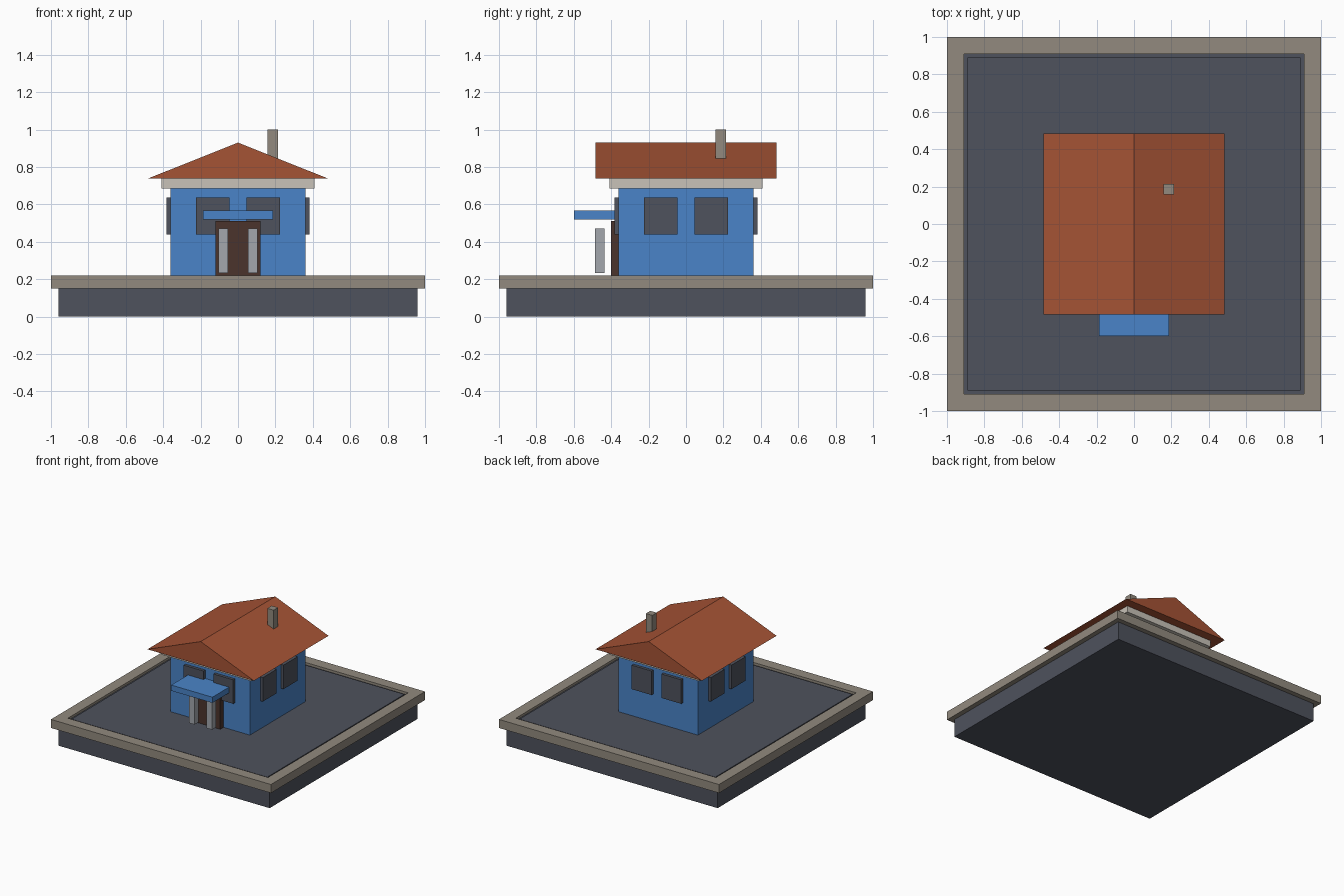
import bpy
import bmesh

cube = bpy.data.objects.get("Cube")
if cube:
    bpy.data.objects.remove(cube, do_unlink=True)


def material(name, rgb):
    """Flat colour from 0-255 sRGB, stored as linear."""
    lin = [((c / 255 + 0.055) / 1.055) ** 2.4 for c in rgb] + [1.0]
    mat = bpy.data.materials.new(name)
    mat.use_nodes = True
    mat.diffuse_color = lin
    mat.node_tree.nodes["Principled BSDF"].inputs["Base Color"].default_value = lin
    return mat


slate = material("slate grey", (78, 82, 93))
stone = material("warm stone", (146, 138, 126))
blue = material("wall blue", (74, 132, 200))
plaster = material("pale plaster", (200, 194, 184))
tile = material("roof red", (165, 83, 53))
wood = material("dark wood", (75, 52, 44))
metal = material("light grey", (163, 167, 174))


def add_object(name, bm, mat):
    mesh = bpy.data.meshes.new(name)
    bmesh.ops.recalc_face_normals(bm, faces=bm.faces)
    bm.to_mesh(mesh)
    bm.free()
    mesh.materials.append(mat)
    obj = bpy.data.objects.new(name, mesh)
    bpy.context.collection.objects.link(obj)
    return obj


def box(name, mat, x, y, z):
    """Box from (min, max) ranges on each axis."""
    bm = bmesh.new()
    bmesh.ops.create_cube(bm, size=1)
    for v in bm.verts:
        v.co = [sum(r) / 2 + c * (r[1] - r[0]) for c, r in zip(v.co, (x, y, z))]
    return add_object(name, bm, mat)


def square(name, mat, half, z):
    return box(name, mat, (-half, half), (-half, half), z)


def extrude_profile(name, mat, points, direction):
    """Extrude a planar outline along a direction."""
    bm = bmesh.new()
    face = bm.faces.new([bm.verts.new(p) for p in points])
    new = bmesh.ops.extrude_face_region(bm, geom=[face])["geom"]
    bmesh.ops.translate(bm, vec=direction,
                        verts=[g for g in new if isinstance(g, bmesh.types.BMVert)])
    return add_object(name, bm, mat)


# Ground: plinth, paving with a narrow groove round it
square("plinth", slate, 0.96, (0, 0.15))
square("paving_bed", slate, 0.92, (0.14, 0.2))
square("paving", slate, 0.89, (0.15, 0.21))

# Stone kerb: square slab with the middle opened up
bm = bmesh.new()
outer, inner = 1.0, 0.91
corners = [(-1, -1), (1, -1), (1, 1), (-1, 1)]
loops = [[bm.verts.new((sx * r, sy * r, z)) for sx, sy in corners]
         for r, z in ((outer, 0.15), (outer, 0.22), (inner, 0.22), (inner, 0.15))]
for a, b in zip(loops, loops[1:] + loops[:1]):
    for i in range(4):
        j = (i + 1) % 4
        bm.faces.new((a[i], a[j], b[j], b[i]))
add_object("kerb", bm, stone)

# House body and cornice
square("walls", blue, 0.36, (0.21, 0.69))
square("cornice", plaster, 0.41, (0.685, 0.737))

# Gabled roof and chimney
e = 0.484
extrude_profile("roof", tile,
                [(-e, -e, 0.737), (e, -e, 0.737), (0, -e, 0.93)], (0, 2 * e, 0))
box("chimney", stone, (0.157, 0.214), (0.157, 0.214), (0.78, 1.0))

# Two windows on each of the four walls
sill = (0.44, 0.637)
for side, s in (("left", 1), ("right", -1)):
    across = sorted((s * 0.045, s * 0.225))
    for end, t in (("front", -1), ("back", 1)):
        out = sorted((t * 0.35, t * 0.383))
        box(f"{end}_window_{side}", slate, across, out, sill)
    out = sorted((s * 0.35, s * 0.383))
    for end, t in (("front", -1), ("back", 1)):
        along = sorted((t * 0.045, t * 0.225))
        box(f"{side}_window_{end}", slate, out, along, sill)
    # Porch post
    box(f"porch_post_{side}", metal, sorted((s * 0.054, s * 0.104)),
        (-0.486, -0.437), (0.234, 0.47))

# Door and canopy
box("door", wood, (-0.12, 0.12), (-0.402, -0.35), (0.21, 0.51))
box("canopy", blue, (-0.187, 0.187), (-0.6, -0.36), (0.52, 0.567))
